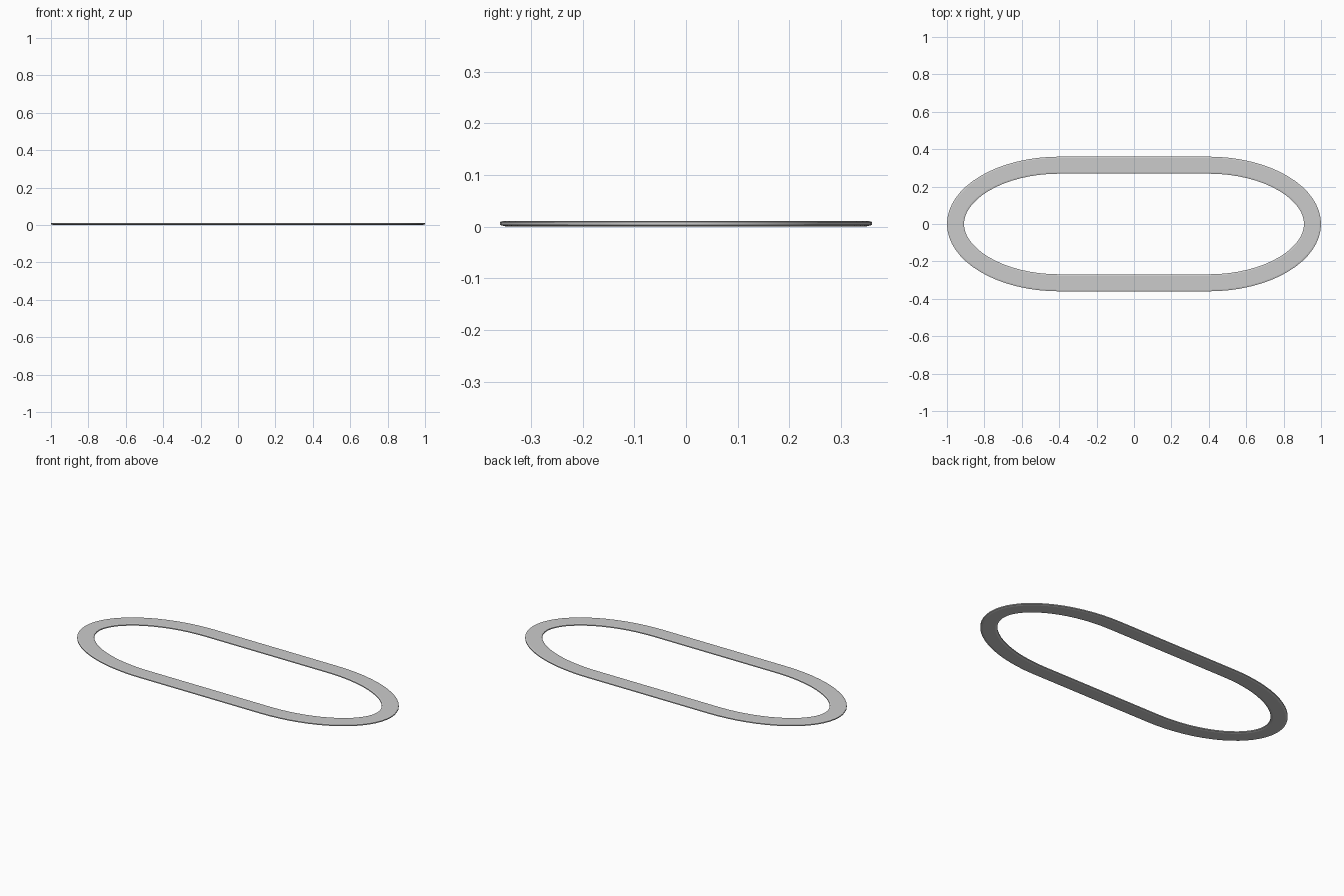
import bpy, bmesh, math

if "Cube" in bpy.data.objects:
    bpy.data.objects.remove(bpy.data.objects["Cube"])

A, B, STRAIGHT, N = 0.6, 0.36, 0.4, 16   # outer end: half-ellipse radii, straight half-length, steps


def outline(inset):
    """Long rounded loop, moved inward by inset along its normal."""
    pts = []
    for side in (1, -1):
        for i in range(2 * N + 1):
            t = -math.pi / 2 + math.pi * i / (2 * N)
            c, s = math.cos(t), math.sin(t)
            nx, ny = B * c, A * s
            l = math.hypot(nx, ny)
            x = STRAIGHT + A * c - inset * nx / l
            y = B * s - inset * ny / l
            pts.append((side * x, side * y))
    return pts


# Cross-section of the band: (inset from outer edge, height)
section = [(0.012, 0.0), (0.0, 0.003), (0.0, 0.009), (0.008, 0.011),
           (0.083, 0.011), (0.091, 0.009), (0.091, 0.003), (0.079, 0.0)]

bm = bmesh.new()
rings = [[bm.verts.new((x, y, z)) for x, y in outline(d)] for d, z in section]
for k, ring in enumerate(rings):
    nxt = rings[(k + 1) % len(rings)]
    for i in range(len(ring)):
        j = (i + 1) % len(ring)
        bm.faces.new((ring[i], ring[j], nxt[j], nxt[i]))
bmesh.ops.recalc_face_normals(bm, faces=bm.faces)

# Oval band
mesh = bpy.data.meshes.new("oval_band")
bm.to_mesh(mesh)
bm.free()
band = bpy.data.objects.new("oval_band", mesh)
bpy.context.collection.objects.link(band)
bpy.context.view_layer.objects.active = band
band.select_set(True)
bpy.ops.object.shade_smooth_by_angle(angle=math.radians(12))
